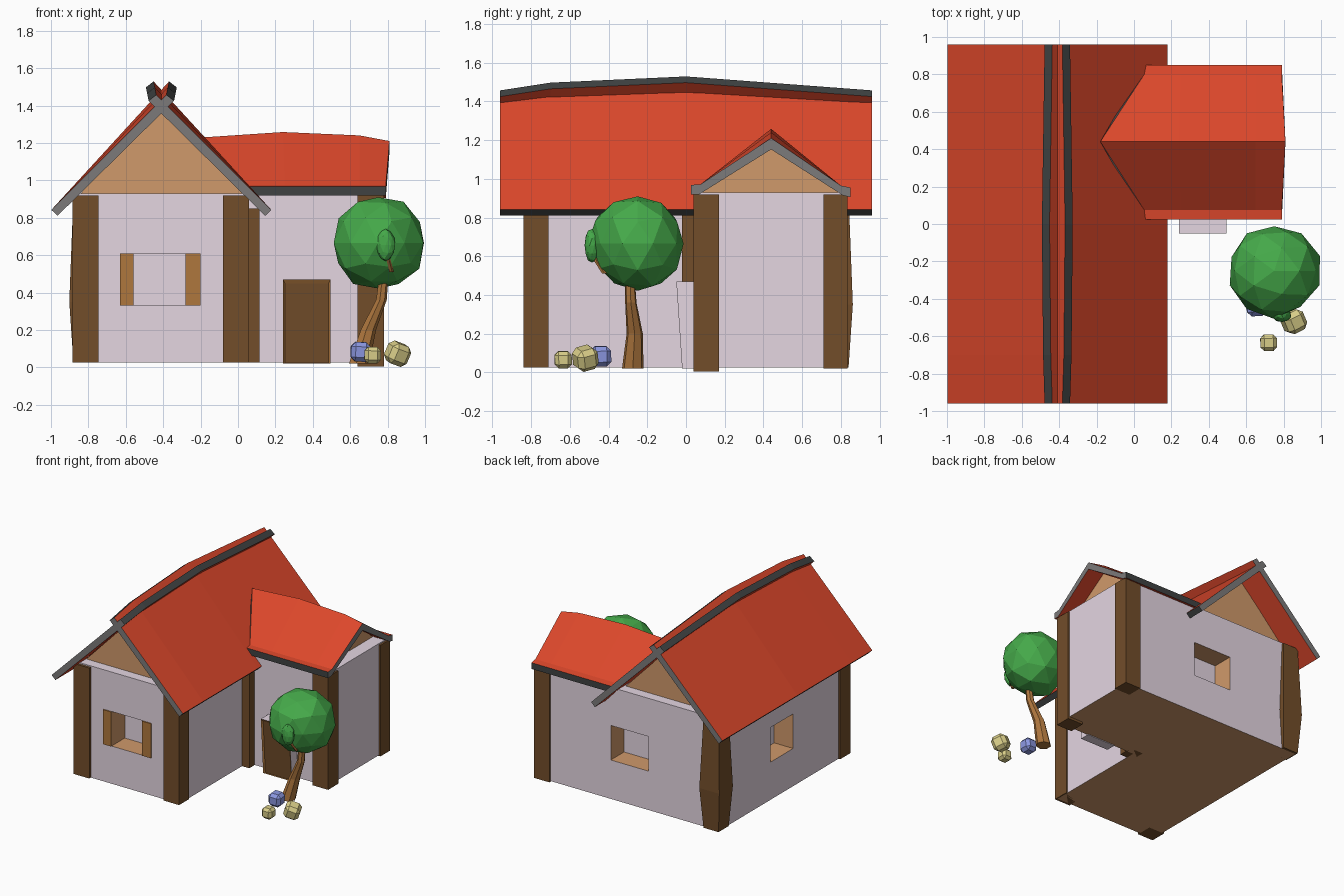
import bpy, bmesh, math, random
from mathutils import Vector, Matrix

if "Cube" in bpy.data.objects:
    bpy.data.objects.remove(bpy.data.objects["Cube"])

random.seed(4)

def mat(name, r, g, b):
    m = bpy.data.materials.new(name)
    m.diffuse_color = (r, g, b, 1)
    m.use_nodes = True
    m.node_tree.nodes["Principled BSDF"].inputs["Base Color"].default_value = m.diffuse_color
    return m

RED = mat("roof red", 0.72, 0.064, 0.024)
WALL = mat("plaster lilac", 0.78, 0.67, 0.755)
BROWN = mat("dark timber", 0.17, 0.075, 0.023)
GABLE = mat("gable tan", 0.63, 0.32, 0.145)
WOOD = mat("light wood", 0.43, 0.185, 0.048)
GREY = mat("board grey", 0.20, 0.195, 0.195)
DARK = mat("edge charcoal", 0.05, 0.055, 0.055)
GREEN = mat("leaf green", 0.06, 0.40, 0.068)
YELLOW = mat("stone yellow", 0.70, 0.62, 0.25)
BLUE = mat("stone blue", 0.26, 0.31, 0.75)

def finish(name, bm, mats):
    bmesh.ops.recalc_face_normals(bm, faces=bm.faces)
    me = bpy.data.meshes.new(name)
    bm.to_mesh(me)
    bm.free()
    for m in mats:
        me.materials.append(m)
    ob = bpy.data.objects.new(name, me)
    bpy.context.collection.objects.link(ob)
    return ob

def loft(name, sections, mats, sides=None, cap=0):
    """Skin closed rings of points; sides gives the material of each strip."""
    bm = bmesh.new()
    rings = [[bm.verts.new(p) for p in s] for s in sections]
    n = len(rings[0])
    for a, b in zip(rings, rings[1:]):
        for i in range(n):
            j = (i + 1) % n
            f = bm.faces.new((a[i], a[j], b[j], b[i]))
            f.material_index = sides[i] if sides else 0
    for r in (rings[0], rings[-1]):
        bm.faces.new(r).material_index = cap
    return finish(name, bm, mats)

def rect(x0, x1, y0, y1, z, g=0.0):
    return [(x0 - g, y0 - g, z), (x1 + g, y0 - g, z), (x1 + g, y1 + g, z), (x0 - g, y1 + g, z)]

def box(name, x0, x1, y0, y1, z0, z1, mats):
    return loft(name, [rect(x0, x1, y0, y1, z0), rect(x0, x1, y0, y1, z1)], mats)

# L-shaped plaster body, tan underneath
plan = [(-0.87, -0.82), (0.05, -0.82), (0.05, 0.05), (0.765, 0.05), (0.765, 0.82), (-0.87, 0.82)]
body = loft("house_walls", [[(x, y, z) for x, y in plan] for z in (0.025, 0.93)], [WALL, GABLE])
for p in body.data.polygons:
    if p.normal.z < -0.9:
        p.material_index = 1

# window recesses: tan reveals, plaster at the back
D = 0.17
windows = [(-0.56, -0.28, -0.9, -0.82 + D, 0.33, 0.61, (0, 1, 0)),
           (-0.24, 0.10, 0.82 - D, 0.9, 0.34, 0.62, (0, -1, 0)),
           (-0.95, -0.87 + D, -0.13, 0.16, 0.33, 0.61, (1, 0, 0))]
for w in windows:
    cutter = box("window_cutter", *w[:6], [WALL, GABLE])
    cutter.hide_render = True
    for p in cutter.data.polygons:
        p.material_index = 0 if p.normal.dot(Vector(w[6])) > 0.9 else 1
    mod = body.modifiers.new("window", 'BOOLEAN')
    mod.operation = 'DIFFERENCE'
    mod.solver = 'EXACT'
    mod.object = cutter
    bpy.context.view_layer.objects.active = body
    bpy.ops.object.modifier_apply(modifier=mod.name)
    bpy.data.objects.remove(cutter)

# shutters
box("shutter_left", -0.63, -0.56, -0.829, -0.815, 0.33, 0.61, [WOOD])
box("shutter_right", -0.28, -0.20, -0.829, -0.815, 0.33, 0.61, [WOOD])

# corner posts; the back left one has a belly
posts = {"front_left": (-0.885, -0.745, -0.84, -0.71, 0.025, 0.92, 0.0),
         "front_right": (-0.08, 0.06, -0.84, -0.71, 0.025, 0.92, 0.0),
         "inner_corner": (0.0, 0.115, -0.02, 0.1, 0.025, 0.85, 0.0),
         "back_left": (-0.88, -0.745, 0.71, 0.84, 0.025, 0.92, 0.022),
         "wing_front": (0.64, 0.78, 0.04, 0.17, 0.005, 0.92, 0.0),
         "wing_back": (0.64, 0.78, 0.71, 0.835, 0.02, 0.92, 0.0)}
for n, (x0, x1, y0, y1, z0, z1, g) in posts.items():
    loft("post_" + n, [rect(x0, x1, y0, y1, z0), rect(x0, x1, y0, y1, 0.35, g),
                       rect(x0, x1, y0, y1, z1)], [BROWN])

# gable prisms, set back from the wall faces
loft("main_gable", [[(-0.87, y, 0.9), (0.05, y, 0.9), (-0.41, y, 1.38)] for y in (-0.74, 0.74)], [GABLE])
loft("wing_gable", [[(x, 0.07, 0.925), (x, 0.81, 0.925), (x, 0.44, 1.175)] for x in (0.15, 0.66)], [GABLE])

# main roof: two slabs crossing past a bowed ridge
stations = [(-0.96, 0), (-0.7, 0.04), (0, 0.072), (0.96, 0)]
for side, s in (("left", 1), ("right", -1)):
    secs = []
    for y, d in stations:
        prof = [(-0.588, 0.842), (0.027 + 0.2 * d, 1.457 + d), (0.068 + 0.2 * d, 1.425 + d), (-0.555, 0.81)]
        secs.append([(-0.41 + s * x, y, z) for x, z in prof])
    loft("main_roof_" + side, secs, [RED, DARK, GREY], [0, 1, 0, 1], 2)

# wing roof: flared eaves, running into the main roof
secs = []
for xe, xr, zr in [(0.055, -0.18, 1.23), (0.25, 0.24, 1.258), (0.65, 0.65, 1.24), (0.79, 0.81, 1.21)]:
    secs.append([(xe, 0.025, 0.968), (xe, 0.075, 0.972), (xr, 0.44, zr), (xe, 0.80, 0.965), (xe, 0.85, 0.955),
                 (xe, 0.85, 0.905), (xe, 0.81, 0.915), (xr, 0.44, zr - 0.058), (xe, 0.065, 0.918), (xe, 0.025, 0.918)])
loft("wing_roof", secs, [RED, DARK, GREY], [0, 0, 0, 0, 1, 0, 0, 0, 0, 1], 2)

# leaning door block with an inset panel, wider frame on top
door = loft("door", [rect(0.24, 0.495, -0.02, 0.06, 0.02), rect(0.24, 0.495, -0.05, 0.06, 0.47)], [WALL, WOOD, BROWN])
bm = bmesh.new()
bm.from_mesh(door.data)
front = min(bm.faces, key=lambda f: f.normal.y)
ring = bmesh.ops.inset_region(bm, faces=[front], thickness=0.016, depth=-0.012)["faces"]
for f in ring:
    f.material_index = 1
front.material_index = 2
for v in front.verts:
    v.co.z -= 0.01
bm.to_mesh(door.data)
bm.free()

# tree trunk and side branch
def limb(name, path, n=7):
    loft(name, [[(x + r * math.cos(2 * math.pi * k / n), y + r * math.sin(2 * math.pi * k / n), z)
                 for k in range(n)] for x, y, z, r in path], [WOOD])

limb("tree_trunk", [(0.645, -0.275, 0.02, 0.057), (0.695, -0.265, 0.2, 0.043),
                    (0.765, -0.285, 0.36, 0.03), (0.78, -0.29, 0.5, 0.025)])
limb("tree_branch", [(0.82, -0.42, 0.51, 0.014), (0.805, -0.46, 0.57, 0.012), (0.79, -0.48, 0.63, 0.01)], 5)

# foliage
def leaves(name, c, r, sub, jitter):
    bm = bmesh.new()
    bmesh.ops.create_icosphere(bm, subdivisions=sub, radius=1)
    for v in bm.verts:
        k = 1.02 + random.uniform(-jitter, jitter)
        v.co = Vector([c[i] + v.co[i] * r[i] * k for i in range(3)])
    finish(name, bm, [GREEN])

leaves("tree_crown", (0.75, -0.25, 0.665), (0.243, 0.243, 0.245), 2, 0.05)
leaves("tree_tuft", (0.79, -0.485, 0.655), (0.05, 0.04, 0.085), 2, 0.05)

# faceted stones
def stone(name, c, r, turn, m):
    bm = bmesh.new()
    bmesh.ops.create_cube(bm, size=2 * r)
    bmesh.ops.bevel(bm, geom=bm.edges[:], offset=r * 0.45, segments=1, affect='EDGES')
    bm.transform(Matrix.Translation(c) @ Matrix.Rotation(turn, 4, (0.3, 0.6, 0.7)))
    finish(name, bm, [m])

stone("stone_blue", (0.655, -0.44, 0.083), 0.052, 0.08, BLUE)
stone("stone_small", (0.72, -0.635, 0.065), 0.044, 0.05, YELLOW)
stone("stone_large", (0.853, -0.52, 0.073), 0.058, 0.6, YELLOW)
